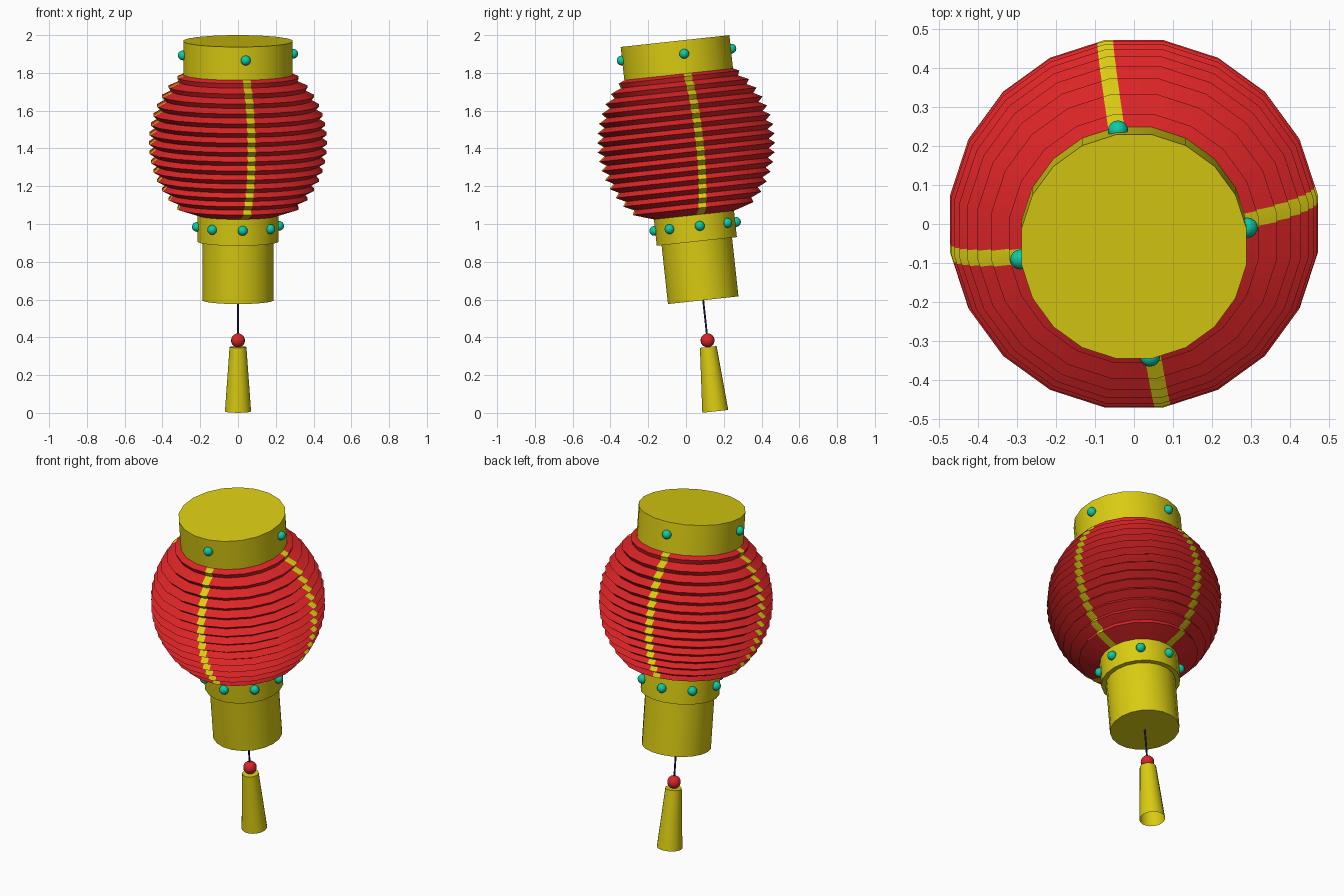
import bpy, bmesh, math
from mathutils import Matrix, Vector

if "Cube" in bpy.data.objects:
    bpy.data.objects.remove(bpy.data.objects["Cube"])

SIDES = 20
# The whole lantern hangs slightly tilted about the x axis
TILT = Matrix.Translation((0, 0.155, 0.008)) @ Matrix.Rotation(math.radians(6.2), 4, 'X')


def material(name, rgb):
    m = bpy.data.materials.new(name)
    m.diffuse_color = (*rgb, 1)
    m.use_nodes = True
    m.node_tree.nodes["Principled BSDF"].inputs["Base Color"].default_value = m.diffuse_color
    return m


GOLD = material("gold", (0.70, 0.60, 0.006))
RED = material("red", (0.72, 0.018, 0.020))
TEAL = material("teal", (0.004, 0.60, 0.38))
NAVY = material("navy", (0.012, 0.014, 0.10))


def finish(name, bm, mats):
    me = bpy.data.meshes.new(name)
    bm.to_mesh(me)
    bm.free()
    for m in mats:
        me.materials.append(m)
    me.shade_smooth()
    me.set_sharp_from_angle(angle=math.radians(30))
    ob = bpy.data.objects.new(name, me)
    ob.matrix_world = TILT
    bpy.context.collection.objects.link(ob)
    return ob


def ring_points(r, stripe):
    """Polygon ring; with a stripe, extra points flank every fifth corner."""
    corner = [Vector((r * math.cos(a), r * math.sin(a)))
              for a in (math.radians(9 + 360 / SIDES * k) for k in range(SIDES))]
    pts = []
    for k, c in enumerate(corner):
        if stripe and k % 5 == 0:
            before = (corner[k - 1] - c).normalized() * stripe
            after = (corner[(k + 1) % SIDES] - c).normalized() * stripe
            pts += [(c + before, True), (c, True), (c + after, False)]
        else:
            pts.append((c, False))
    return pts


def lathe(name, profile, mats, bottom=True, top=True, stripe=0):
    """Revolve (radius, height) points, listed from bottom to top."""
    bm = bmesh.new()
    rings = []
    for r, z in profile:
        pts = ring_points(r, stripe)
        rings.append([bm.verts.new((p.x, p.y, z)) for p, _ in pts])
    n = len(pts)
    for lo, hi in zip(rings, rings[1:]):
        for j in range(n):
            k = (j + 1) % n
            f = bm.faces.new((lo[j], lo[k], hi[k], hi[j]))
            f.material_index = int(pts[j][1])
    if bottom:
        bm.faces.new(rings[0][::-1])
    if top:
        bm.faces.new(rings[-1])
    return finish(name, bm, mats)


def ball(name, pos, r, mat):
    bm = bmesh.new()
    bmesh.ops.create_uvsphere(bm, u_segments=16, v_segments=10, radius=r,
                              matrix=Matrix.Translation(pos))
    finish(name, bm, [mat])


def studs(name, count, offset, radius, height):
    for i in range(count):
        a = math.radians(offset + 360 / count * i)
        ball(f"{name}_{i + 1}", (radius * math.cos(a), radius * math.sin(a), height), 0.026, TEAL)


# Pleated paper shade: zigzag following a sphere, with four gold stripes
def sphere_r(z):
    return math.sqrt(0.478 ** 2 - (z - 1.43) ** 2)


pleats = [(0.215, 1.045)]
for i in range(15):
    z = 1.08 + 0.05 * i
    pleats.append((sphere_r(z), z))
    if i < 14:
        pleats.append((sphere_r(z + 0.025) - 0.035, z + 0.025))
pleats.append((0.27, 1.805))
lathe("paper_shade", pleats, [RED, GOLD], bottom=False, top=False, stripe=0.021)

# Gold fittings
lathe("top_cap", [(0.293, 1.795), (0.293, 1.972)], [GOLD])
lathe("lower_collar", [(0.216, 0.905), (0.216, 1.055)], [GOLD])
lathe("lower_tube", [(0.19, 0.592), (0.19, 0.91)], [GOLD])

# Round teal studs
studs("cap_stud", 4, 8, 0.295, 1.9)
studs("collar_stud", 8, 6.5, 0.219, 0.985)

# Hanging cord, bead and tassel (open underneath)
lathe("cord", [(0.005, 0.34), (0.005, 0.60)], [NAVY])
ball("bead", (0, 0, 0.378), 0.037, RED)
lathe("tassel", [(0.07, 0.0), (0.045, 0.343)], [GOLD], bottom=False)
